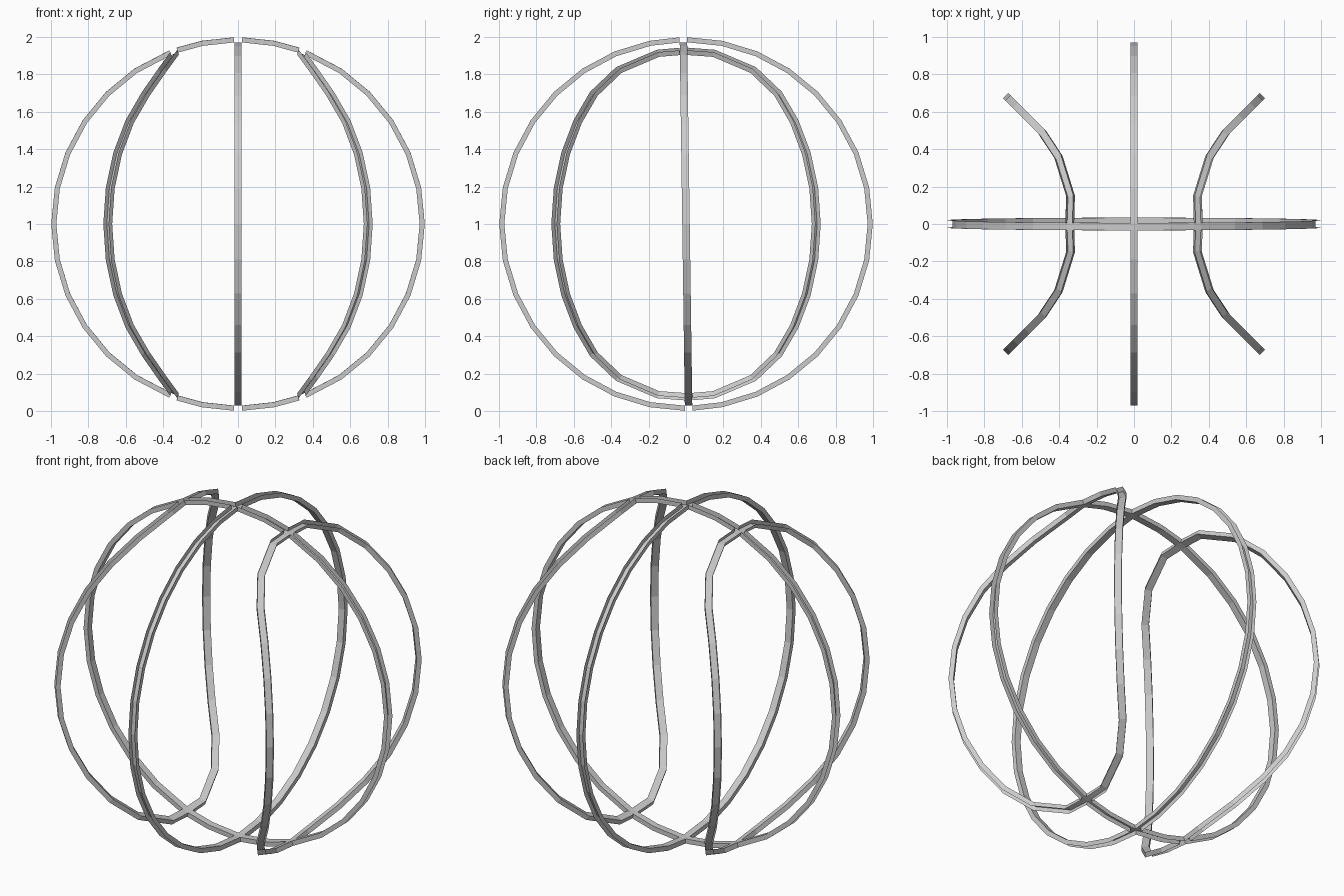
import bpy, math
from mathutils import Vector

if "Cube" in bpy.data.objects:
    bpy.data.objects.remove(bpy.data.objects["Cube"])

R_IN, R_OUT, HALF = 0.97, 0.997, 0.02   # channel floor radius, rim radius, half width
TILT = 0.014                            # slight lean of the front ring
CROSS = math.radians(69.6)              # where the curved seams cross the front ring
CENTRE = Vector((0, 0, 1))


def channel(name, dirs, gaps, floor_in_gaps):
    """Open U channel along a closed path of directions; walls omitted at gaps."""
    dirs = [Vector(d).normalized() for d in dirs]
    n = len(dirs)
    verts, faces = [], []
    for i, p in enumerate(dirs):
        a = (p - dirs[i - 1]).normalized()
        b = (dirs[(i + 1) % n] - p).normalized()
        side = (a + b).cross(p).normalized() * HALF
        for r, s in ((R_OUT, -1), (R_IN, -1), (R_IN, 1), (R_OUT, 1)):
            verts.append(CENTRE + p * r + side * s)
    for i in range(n):
        j = (i + 1) % n
        for k in range(3):
            if i in gaps and (k != 1 or not floor_in_gaps):
                continue
            faces.append((4*i + k, 4*i + k + 1, 4*j + k + 1, 4*j + k))
    mesh = bpy.data.meshes.new(name)
    mesh.from_pydata(verts, [], faces)
    ob = bpy.data.objects.new(name, mesh)
    bpy.context.collection.objects.link(ob)
    return ob


def ring_angles(centres):
    """32-step circle with a pair of points at each crossing; returns angles and gap indices."""
    d = HALF / R_IN
    step = math.tau / 32
    ang = [k * step for k in range(32)
           if all(abs(k * step - c) > 0.06 for c in centres)]
    ang += [c + s * d for c in centres for s in (-1, 1)]
    ang.sort()
    gaps = [min(range(len(ang)), key=lambda i: abs(ang[i] - (c - d))) for c in centres]
    return ang, gaps


# front ring, crossing the side ring at the poles and both curved seams
pi = math.pi
ang, gaps = ring_angles([CROSS, pi/2, pi - CROSS, pi + CROSS, 1.5*pi, 2*pi - CROSS])
channel("front_ring",
        [(math.cos(a), -TILT * math.sin(a), math.sin(a)) for a in ang], gaps, True)

# side ring
ang, gaps = ring_angles([pi/2 + TILT, 1.5*pi + TILT])
channel("side_ring", [(0, math.cos(a), math.sin(a)) for a in ang], gaps, False)

# curved seams: diagonal meridians joined by bends over the top and bottom
bend = [(0.405, 0.36, 0.825), (0.34, 0.15, 0.915)]
diag = [(math.cos(t) / math.sqrt(2), math.cos(t) / math.sqrt(2), math.sin(t))
        for t in (math.radians(11.25 * k) for k in range(5))]
quarter = diag + bend
cx, cz = math.cos(CROSS), math.sin(CROSS)
for sx, name in ((1, "right_seam"), (-1, "left_seam")):
    path = [(x, y, z) for x, y, z in quarter]
    g1 = len(path)
    path += [(cx, HALF - TILT, cz), (cx, -HALF - TILT, cz)]
    path += [(x, -y, z) for x, y, z in reversed(quarter)]
    path += [(x, -y, -z) for x, y, z in quarter[1:]]
    g2 = len(path)
    path += [(cx, -HALF + TILT, -cz), (cx, HALF + TILT, -cz)]
    path += [(x, y, -z) for x, y, z in reversed(quarter[1:])]
    channel(name, [(sx * x, y, z) for x, y, z in path], (g1, g2), False)
